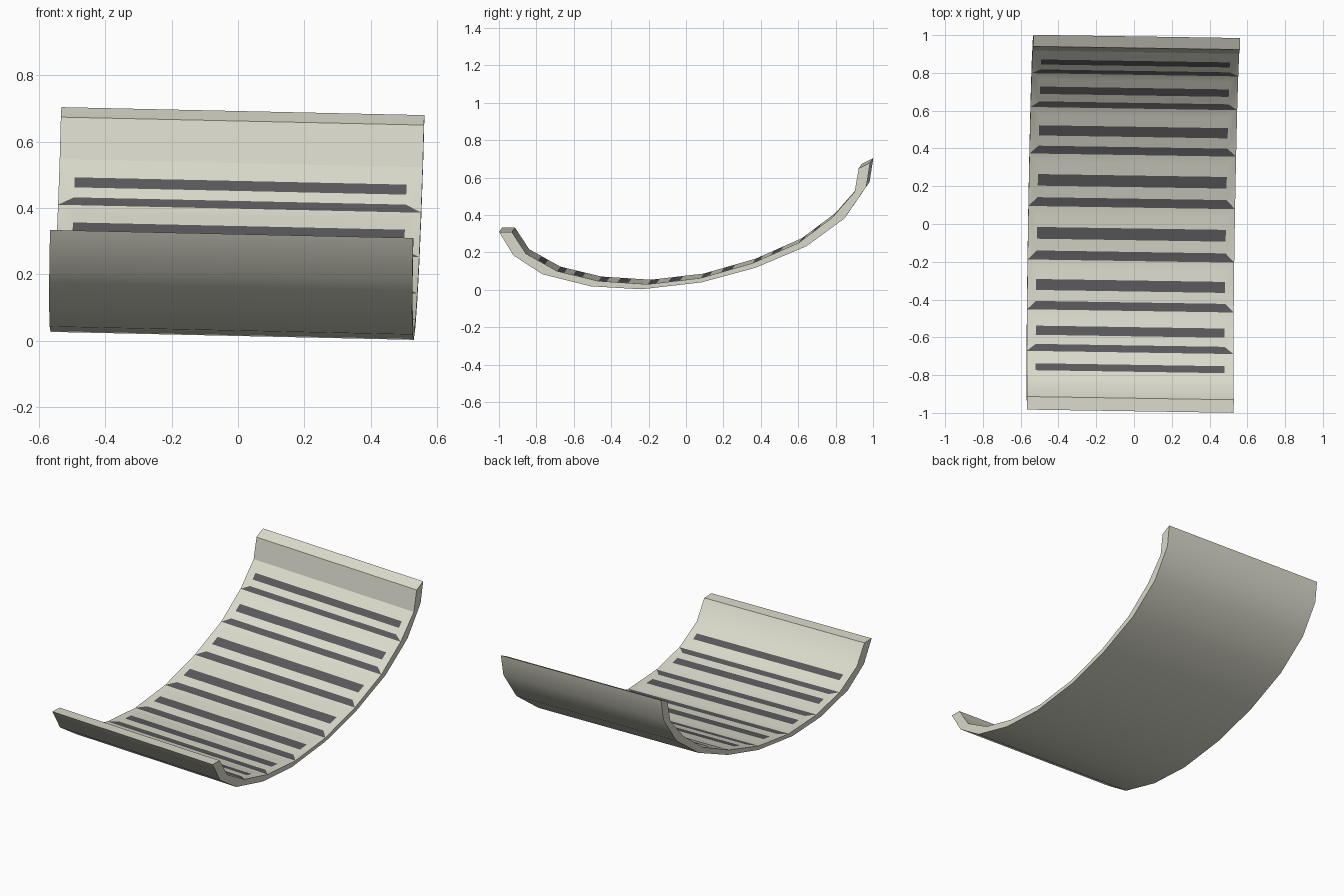
import bpy, bmesh, math
from mathutils import Vector

if "Cube" in bpy.data.objects:
    bpy.data.objects.remove(bpy.data.objects["Cube"])

# Cross-section (y, z) at mid-width, from front lip to back lip
OUTER = [(-.991, .322), (-.914, .196), (-.758, .095), (-.501, .031), (-.23, .015),
         (.091, .052), (.38, .130), (.652, .245), (.856, .394), (.973, .565), (.993, .692)]
INNER = [(-.922, .320), (-.847, .205), (-.68, .112), (-.46, .059), (-.196, .042),
         (.087, .075), (.365, .155), (.611, .264), (.79, .398), (.91, .535), (.932, .662)]
AXIS = Vector((.547, -.0085, -.012))      # half-width, slightly tilted


def place(p, s):
    """Point of the profile p moved s half-widths along the tilted axis."""
    y, z = p
    return Vector((.0126 * y + .025 * z - .015, y, z)) + AXIS * s


def material(name, colour):
    m = bpy.data.materials.new(name)
    m.diffuse_color = (*colour, 1)
    m.use_nodes = True
    m.node_tree.nodes["Principled BSDF"].inputs["Base Color"].default_value = m.diffuse_color
    return m


bm = bmesh.new()
rings = {}
for side in (-1, 1):
    rings[side] = ([bm.verts.new(place(p, side)) for p in OUTER],
                   [bm.verts.new(place(p, side)) for p in INNER])
(lo, li), (ro, ri) = rings[-1], rings[1]
n = len(OUTER)

# Outer skin, side walls and lip ends
for i in range(n - 1):
    bm.faces.new((lo[i], lo[i + 1], ro[i + 1], ro[i]))
    bm.faces.new((lo[i], li[i], li[i + 1], lo[i + 1]))
    bm.faces.new((ro[i], ro[i + 1], ri[i + 1], ri[i]))
for i in (0, n - 1):
    bm.faces.new((lo[i], ro[i], ri[i], li[i]))

# Inner skin: plain lips, framed panels with dark grip strips between
for i in range(n - 1):
    a, b, c, d = li[i], ri[i], ri[i + 1], li[i + 1]
    if i in (0, n - 2):
        bm.faces.new((a, b, c, d))
        continue
    left, right = [], []
    for t in (.17, .39, .61, .83):
        left.append(bm.verts.new(a.co.lerp(d.co, t).lerp(b.co.lerp(c.co, t), .043)))
        right.append(bm.verts.new(a.co.lerp(d.co, t).lerp(b.co.lerp(c.co, t), .957)))
    front = bm.faces.new((a, b, right[0], left[0]))
    front.material_index = 1 if i > 1 else 0
    bm.faces.new((left[3], right[3], c, d))
    bm.faces.new([a] + left + [d])
    bm.faces.new([b, c] + right[::-1])
    for k in range(3):
        f = bm.faces.new((left[k], right[k], right[k + 1], left[k + 1]))
        f.material_index = 1 if k == 1 else 0

bmesh.ops.recalc_face_normals(bm, faces=bm.faces)
mesh = bpy.data.meshes.new("curved_tread_shell")
bm.to_mesh(mesh)
bm.free()
mesh.materials.append(material("pale_shell", (.70, .70, .60)))
mesh.materials.append(material("dark_strip", (.10, .10, .105)))

shell = bpy.data.objects.new("curved_tread_shell", mesh)
bpy.context.collection.objects.link(shell)
bpy.context.view_layer.objects.active = shell
shell.select_set(True)
bpy.ops.object.shade_smooth_by_angle(angle=math.radians(30))
